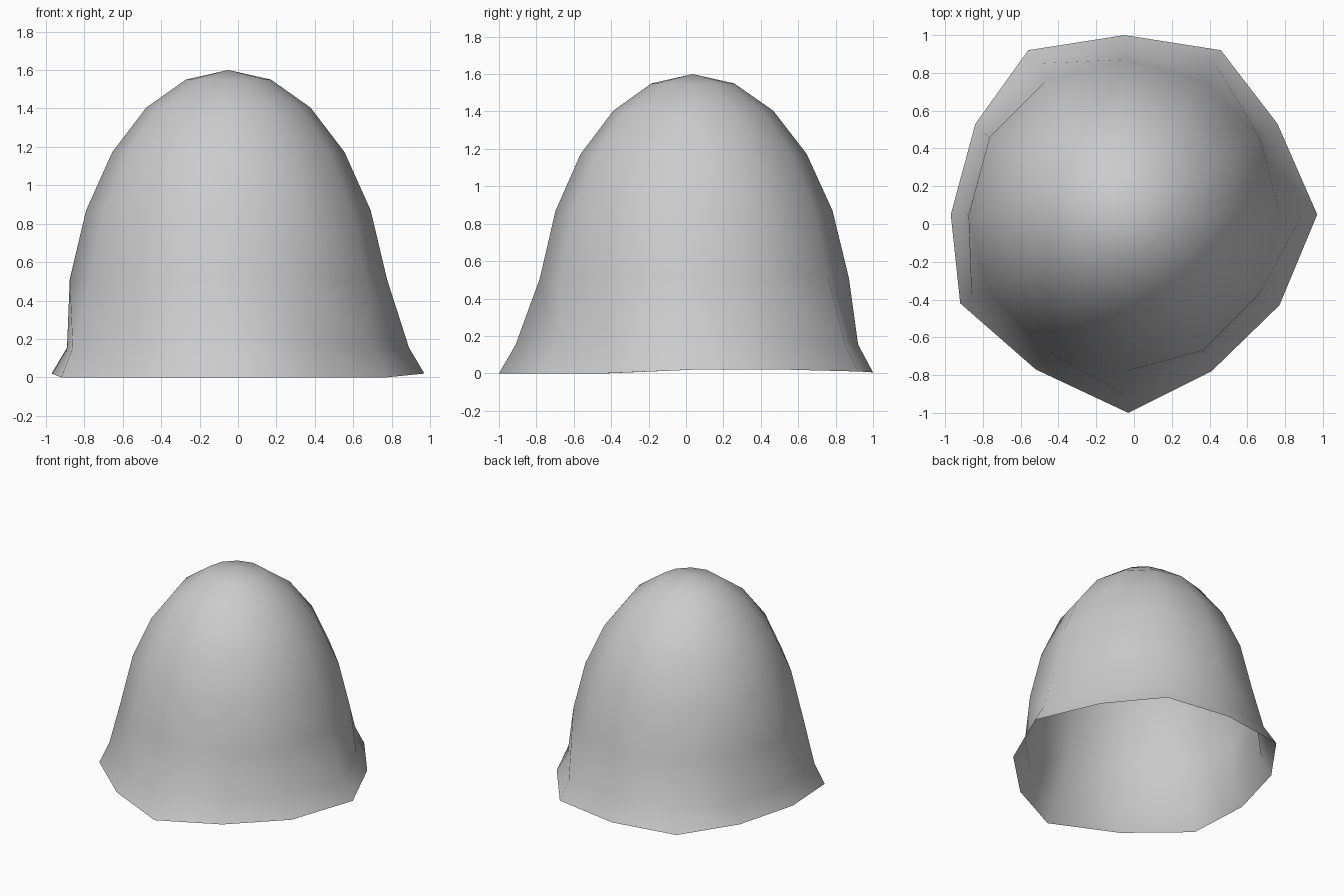
import bpy, bmesh
from math import sin, cos, radians

if "Cube" in bpy.data.objects:
    bpy.data.objects.remove(bpy.data.objects["Cube"])

CX, CY, N = -0.05, 0.045, 12

# Dome rings: a half ellipsoid in 15 degree steps
rings = []
for k in range(1, 6):
    a = radians(15 * k)
    r, z = 0.855 * sin(a), 0.14 + 1.46 * cos(a)
    rings.append([(CX + r * cos(radians(30 * i)),
                   CY - 0.002 * (5 - k) + r * sin(radians(30 * i)), z) for i in range(N)])
for i in range(N):
    x, y, z = rings[4][i]
    rings[4][i] = (x, y, 0.51)

# Uneven brow ring and flared brim, counter-clockwise from +x
brow = [(.89, .05), (.70, .48), (.43, .85), (-.05, .92), (-.50, .85), (-.79, .48),
        (-.89, .05), (-.86, -.38), (-.49, -.70), (-.04, -.91), (.39, -.69), (.70, -.38)]
brim = [(.97, .05), (.76, .53), (.46, .92), (-.05, 1.0), (-.56, .92), (-.84, .53),
        (-.97, .05), (-.92, -.42), (-.52, -.77), (-.03, -1.0), (.41, -.78), (.77, -.43)]
brim_z = [.02, .02, .01, .005, .01, .02, .02, 0, 0, 0, 0, 0]
rings.append([(x, y, .155) for x, y in brow])
rings.append([(x, y, z) for (x, y), z in zip(brim, brim_z)])

# Open shell skinned from crown to brim
bm = bmesh.new()
top = bm.verts.new((CX, 0.035, 1.6))
loops = [[bm.verts.new(p) for p in ring] for ring in rings]
for i in range(N):
    j = (i + 1) % N
    bm.faces.new((top, loops[0][i], loops[0][j]))
    for a, b in zip(loops, loops[1:]):
        bm.faces.new((a[i], b[i], b[j], a[j]))
for f in bm.faces:
    f.smooth = True
mesh = bpy.data.meshes.new("bell_shell")
bm.to_mesh(mesh)
bm.free()
shell = bpy.data.objects.new("bell_shell", mesh)
bpy.context.collection.objects.link(shell)
